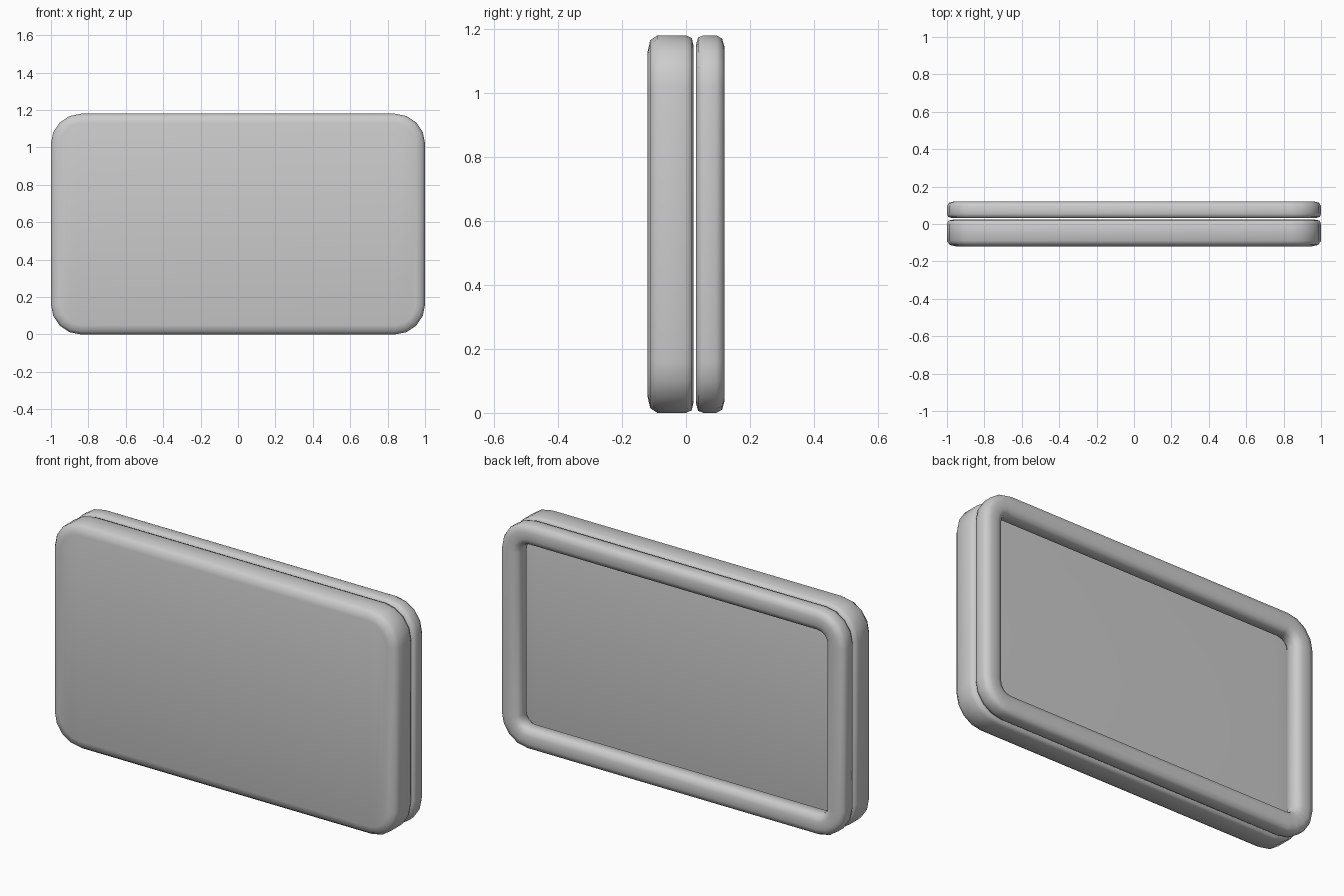
import bpy, bmesh
from math import sin, cos, pi

cube = bpy.data.objects.get("Cube")
if cube:
    bpy.data.objects.remove(cube, do_unlink=True)

HALF_W, HALF_H, RADIUS, STEPS = 1.0, 0.59, 0.16, 4

grey = bpy.data.materials.new("plain grey")
grey.use_nodes = True
grey.diffuse_color = (0.6, 0.6, 0.6, 1)
grey.node_tree.nodes["Principled BSDF"].inputs["Base Color"].default_value = grey.diffuse_color


def outline(bm, inset, y):
    """Rounded rectangle of vertices, standing at depth y."""
    r = max(RADIUS - inset, 0.04)
    cx, cz = HALF_W - inset - r, HALF_H - inset - r
    verts = []
    for corner, (sx, sz) in enumerate([(1, 1), (-1, 1), (-1, -1), (1, -1)]):
        for k in range(STEPS + 1):
            a = (corner + k / STEPS) * pi / 2
            verts.append(bm.verts.new((sx * cx + r * cos(a), y, HALF_H + sz * cz + r * sin(a))))
    return verts


def loft(name, profile, hollow):
    """Sweep (inset, y) points round the rounded rectangle."""
    bm = bmesh.new()
    loops = [outline(bm, inset, y) for inset, y in profile]
    n = len(loops[0])
    pairs = list(zip(loops, loops[1:]))
    if hollow:
        pairs.append((loops[-1], loops[0]))
    for a, b in pairs:
        for i in range(n):
            j = (i + 1) % n
            bm.faces.new((a[i], a[j], b[j], b[i]))
    if not hollow:
        # caps made of upright strips
        for cap in (loops[0], loops[-1]):
            for i in range(n // 2 - 1):
                bm.faces.new((cap[i], cap[i + 1], cap[n - 2 - i], cap[n - 1 - i]))
    bmesh.ops.recalc_face_normals(bm, faces=bm.faces)
    for f in bm.faces:
        f.smooth = True
    mesh = bpy.data.meshes.new(name)
    bm.to_mesh(mesh)
    bm.free()
    mesh.materials.append(grey)
    obj = bpy.data.objects.new(name, mesh)
    bpy.context.collection.objects.link(obj)
    return obj


# Solid front slab with softened edges
loft("front_slab", [(0.05, -0.12), (0.015, -0.112), (0, -0.09),
                    (0, 0.0), (0.008, 0.018), (0.035, 0.024)], False)

# Separate rounded frame behind it, open in the middle
loft("back_frame", [(0.03, 0.031), (0.006, 0.038), (0, 0.055), (0, 0.095),
                    (0.01, 0.113), (0.035, 0.12), (0.075, 0.12), (0.1, 0.11),
                    (0.11, 0.09), (0.11, 0.05), (0.095, 0.031)], True)
